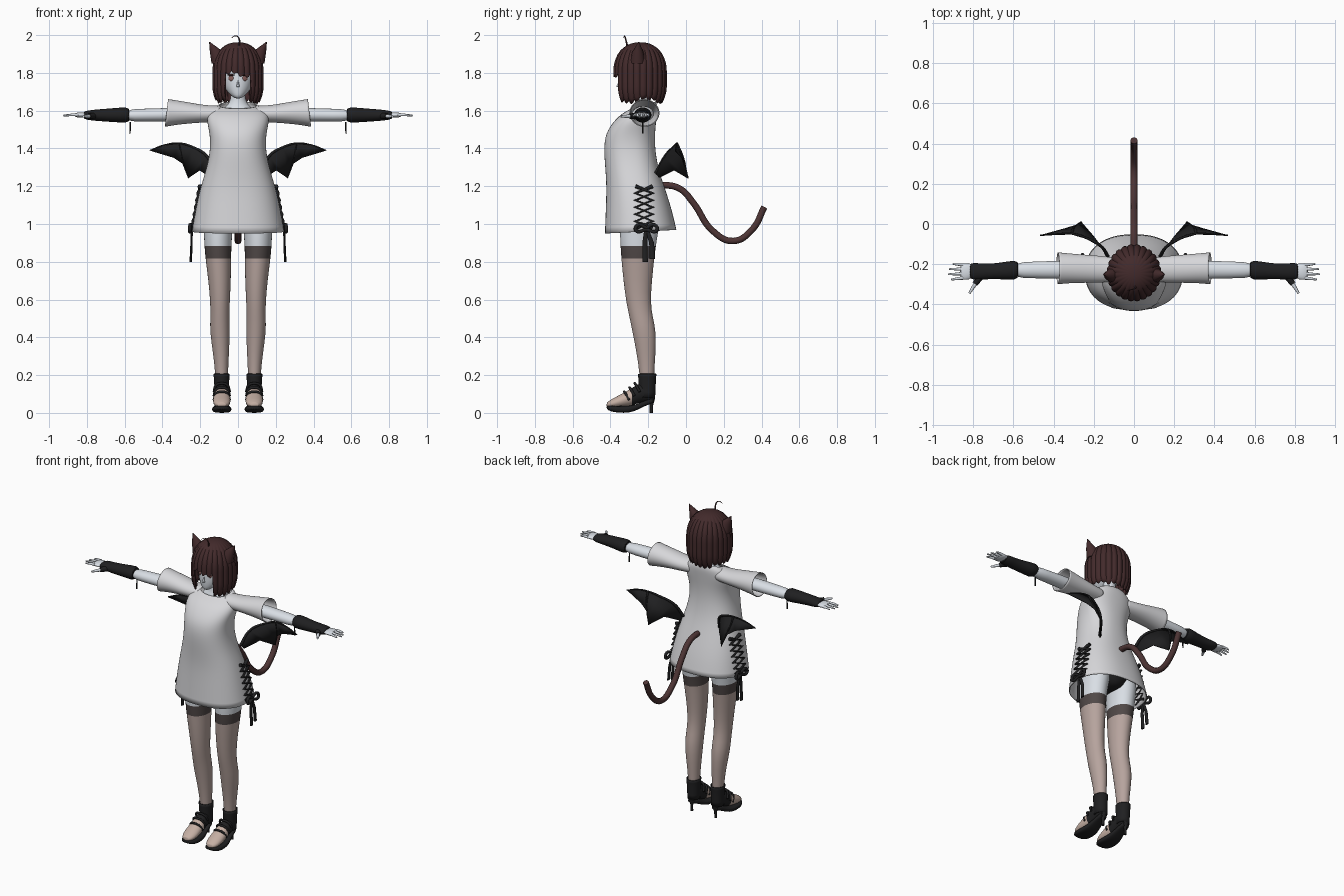
import bpy, bmesh, math, random
from mathutils import Vector

random.seed(4)
if "Cube" in bpy.data.objects:
    bpy.data.objects.remove(bpy.data.objects["Cube"])


def material(name, r, g, b):
    m = bpy.data.materials.new(name)
    m.use_nodes = True
    m.diffuse_color = (r, g, b, 1)
    bsdf = m.node_tree.nodes["Principled BSDF"]
    bsdf.inputs["Base Color"].default_value = (r, g, b, 1)
    bsdf.inputs["Roughness"].default_value = 0.8
    return m


SKIN = material("pale skin", .70, .74, .79)
SHIRT = material("white cloth", .68, .68, .70)
HAIR = material("dark brown hair", .055, .023, .024)
TAIL = material("brown tail", .075, .035, .035)
BLACK = material("black cloth", .014, .014, .015)
STOCK = material("sheer stocking", .47, .37, .34)
BAND = material("stocking band", .08, .065, .063)
TOE = material("tan toe", .56, .43, .37)
IRIS = material("brown iris", .25, .12, .11)
LIP = material("grey lip", .32, .42, .50)


def finish(name, bm, mats, rule=None, sub=0, thick=0, angle=50):
    """Turn a bmesh into a smooth shaded object."""
    bmesh.ops.recalc_face_normals(bm, faces=bm.faces)
    if rule:
        for f in bm.faces:
            f.material_index = rule(f.calc_center_median())
    me = bpy.data.meshes.new(name)
    bm.to_mesh(me)
    bm.free()
    ob = bpy.data.objects.new(name, me)
    bpy.context.collection.objects.link(ob)
    for m in mats:
        me.materials.append(m)
    bpy.ops.object.select_all(action='DESELECT')
    ob.select_set(True)
    bpy.context.view_layer.objects.active = ob
    bpy.ops.object.shade_smooth_by_angle(angle=math.radians(angle))
    if sub:
        ob.modifiers.new("smooth", 'SUBSURF').levels = sub
        ob.modifiers["smooth"].render_levels = sub
    if thick:
        mod = ob.modifiers.new("thickness", 'SOLIDIFY')
        mod.thickness = thick
    return ob


def loft(name, axis, rings, mats, s=1, n=2.0, seg=24, caps=True, **kw):
    """Skin rings of (along, centre 1, centre 2, radius 1, radius 2, tilt)."""
    a = "xyz".index(axis)
    b, c = [i for i in range(3) if i != a]
    bm = bmesh.new()
    loops = []
    for along, c1, c2, r1, r2, *tilt in rings:
        loop = []
        for i in range(seg):
            t = math.tau * i / seg
            co, si = [math.copysign(abs(v) ** (2 / n), v) for v in (math.cos(t), math.sin(t))]
            p = [0, 0, 0]
            p[a] = along + (tilt[0] * si if tilt else 0)
            p[b], p[c] = c1 + r1 * co, c2 + r2 * si
            loop.append(bm.verts.new((p[0] * s, p[1], p[2])))
        loops.append(loop)
    for lo, hi in zip(loops, loops[1:]):
        for i in range(seg):
            j = (i + 1) % seg
            bm.faces.new((lo[i], lo[j], hi[j], hi[i]))
    if caps:
        bm.faces.new(loops[0])
        bm.faces.new(loops[-1])
    return finish(name, bm, mats, **kw)


def tube(name, pts, r, mat, s=1, taper=None, smooth=True):
    """A round cord through the points."""
    cu = bpy.data.curves.new(name, 'CURVE')
    cu.dimensions = '3D'
    cu.bevel_depth, cu.bevel_resolution, cu.resolution_u = r, 3, 8
    cu.use_fill_caps = True
    sp = cu.splines.new('BEZIER')
    sp.bezier_points.add(len(pts) - 1)
    for i, (bp, p) in enumerate(zip(sp.bezier_points, pts)):
        bp.co = (p[0] * s, p[1], p[2])
        bp.handle_left_type = bp.handle_right_type = 'AUTO' if smooth else 'VECTOR'
        bp.radius = 1 if taper is None else 1 + (taper - 1) * i / (len(pts) - 1)
    cu.materials.append(mat)
    ob = bpy.data.objects.new(name, cu)
    bpy.context.collection.objects.link(ob)
    return ob


def plate(name, loc, rx, rz, yaw, mat):
    """A thin oval plate facing the front."""
    bm = bmesh.new()
    bmesh.ops.create_uvsphere(bm, u_segments=16, v_segments=8, radius=1)
    bmesh.ops.scale(bm, vec=(rx, .004, rz), verts=bm.verts)
    ob = finish(name, bm, [mat])
    ob.location, ob.rotation_euler = loc, (0, 0, yaw)


# Shirt body, neck and underwear
loft("shirt_body", "z", [
    (.96, 0, -.24, .245, .19, .01), (1.08, 0, -.25, .225, .175), (1.2, 0, -.268, .198, .153),
    (1.3, 0, -.288, .165, .14), (1.4, 0, -.30, .146, .136), (1.48, 0, -.295, .15, .131),
    (1.54, 0, -.272, .165, .114), (1.58, 0, -.25, .163, .096), (1.612, 0, -.23, .135, .08, .012),
    (1.63, 0, -.225, .1, .065, .018)], [SHIRT], n=2.3, seg=32, caps=False, sub=2, thick=.006)
loft("neck", "z", [(1.57, 0, -.235, .1, .07), (1.605, 0, -.23, .088, .055), (1.635, 0, -.225, .046, .043),
                   (1.68, 0, -.23, .036, .038), (1.75, 0, -.23, .036, .038)], [SKIN], sub=1)
loft("underwear", "z", [(.975, 0, -.24, .03, .07), (1.0, 0, -.24, .09, .1), (1.06, 0, -.24, .15, .115),
                        (1.15, 0, -.25, .15, .11)], [BLACK], sub=1)

# Head and face
loft("head", "z", [(1.664, 0, -.318, .012, .018), (1.675, 0, -.31, .03, .038), (1.695, 0, -.285, .055, .067),
                   (1.73, 0, -.263, .077, .093), (1.78, 0, -.25, .088, .103), (1.85, 0, -.245, .092, .106),
                   (1.91, 0, -.24, .075, .09), (1.94, 0, -.24, .03, .04)], [SKIN], sub=1)
loft("nose", "z", [(1.724, 0, -.353, .008, .008), (1.729, 0, -.358, .008, .012), (1.76, 0, -.35, .003, .004)],
     [SKIN], seg=10)
plate("mouth", (0, -.345, 1.7), .014, .004, 0, LIP)
for s, side in ((1, "left"), (-1, "right")):
    plate(side + "_iris", (.037 * s, -.343, 1.772), .014, .015, s * .38, IRIS)
    plate(side + "_lash", (.038 * s, -.344, 1.789), .021, .005, s * .38, HAIR)

# Bob of hair: a ridged shell with a short fringe over the face
bm = bmesh.new()
SEG, DOME, DROP = 120, 10, 6
lengths = [random.uniform(-.012, .014) for _ in range(SEG // 5)]
cols = []
for i in range(SEG):
    t = math.tau * i / SEG
    off = min(t, math.tau - t)
    k = i % 5
    ridge = (0, .035, .05, .05, .035)[k]
    jag = (.016, .004, 0, .002, .008)[k] + lengths[i // 5]
    bottom = (1.785 if off < .53 else 1.645) + jag
    col = []
    for row in range(1, DOME + DROP + 1):
        if row <= DOME:
            a = math.pi / 2 * row / DOME
            r, z = math.sin(a) ** .85, 1.81 + .152 * math.cos(a)
        else:
            u = (row - DOME) / DROP
            z = 1.81 + (bottom - 1.81) * u
            r = 1 - .17 * max(0, (1.73 - z) / .09) ** 2
        r *= .965 + ridge * min(1, row / 5)
        col.append(bm.verts.new((.134 * r * math.sin(t), -.243 - .14 * r * math.cos(t), z)))
    cols.append(col)
crown = bm.verts.new((0, -.243, 1.962))
for c1, c2 in zip(cols, cols[1:] + cols[:1]):
    bm.faces.new((crown, c1[0], c2[0]))
    for row in range(DOME + DROP - 1):
        bm.faces.new((c1[row], c1[row + 1], c2[row + 1], c2[row]))
finish("hair_bob", bm, [HAIR], thick=.008, angle=30)
tube("hair_curl", [(.005, -.31, 1.94), (.006, -.32, 1.98), (-.01, -.325, 1.996), (-.035, -.33, 1.985)],
     .005, HAIR, taper=.3)

# Tail
tube("tail", [(0, y, z) for y, z in ((-.16, 1.2), (-.1, 1.205), (-.03, 1.185), (.04, 1.11), (.14, .965),
                                     (.25, .91), (.35, .97), (.415, 1.09))], .018, TAIL)


def leg_rule(c):
    return 0 if c.z > .88 else 1 if c.z > .83 else 2


def lace_point(z, y):
    return (.203 + (1.2 - z) * .18 - max(0, y + .22) * .25, y, z)


for s, side in ((1, "left"), (-1, "right")):
    # Cat ear
    loft(side + "_cat_ear", "z", [(1.85, .09, -.255, .05, .045), (1.91, .112, -.255, .037, .03),
                                  (1.964, .151, -.25, .002, .002)], [HAIR], s, seg=12)
    # Sleeve, arm and glove
    loft(side + "_sleeve", "x", [
        (.09, -.228, 1.583, .06, .043), (.17, -.224, 1.583, .067, .045), (.26, -.222, 1.588, .071, .056),
        (.33, -.22, 1.59, .075, .066), (.378, -.22, 1.588, .08, .074, -.008)],
        [SHIRT], s, caps=False, sub=2, thick=.005)
    loft(side + "_arm", "x", [(.2, -.225, 1.58, .045, .038), (.4, -.228, 1.578, .045, .036),
                              (.5, -.228, 1.576, .041, .034), (.6, -.23, 1.575, .04, .033)], [SKIN], s, sub=1)
    loft(side + "_glove", "x", [(.568, -.228, 1.577, .05, .043), (.62, -.23, 1.577, .046, .04),
                                (.7, -.236, 1.576, .038, .034), (.77, -.236, 1.576, .04, .029),
                                (.825, -.234, 1.576, .046, .021)], [BLACK], s, sub=1)
    tube(side + "_glove_string", [(.57, -.23, 1.54), (.572, -.23, 1.48)], .004, BLACK, s)
    # Hand with fingers and thumb
    loft(side + "_palm", "x", [(.8, -.234, 1.577, .04, .015), (.84, -.235, 1.577, .044, .014),
                               (.866, -.235, 1.577, .04, .011)], [SKIN], s, sub=1)
    for i, tip in enumerate((.9, .918, .925, .908)):
        y = -.202 - .022 * i
        tube(f"{side}_finger_{i + 1}", [(.85, y, 1.578), (.88, y - .002 * (i - 1), 1.578),
                                        (tip, y - .004 * (i - 1), 1.574)], .009, SKIN, s, taper=.5)
    tube(side + "_thumb_cuff", [(.755, -.25, 1.573), (.79, -.298, 1.571)], .018, BLACK, s, taper=.8)
    tube(side + "_thumb", [(.78, -.285, 1.571), (.803, -.32, 1.57), (.818, -.345, 1.57)], .011, SKIN, s, taper=.5)

    # Leg with stocking and band
    loft(side + "_leg", "z", [
        (1.08, .1, -.235, .08, .09), (1.02, .103, -.24, .083, .108), (.95, .106, -.25, .075, .101),
        (.88, .106, -.253, .072, .094), (.83, .105, -.255, .069, .089), (.7, .097, -.256, .06, .076),
        (.58, .095, -.252, .051, .064), (.5, .096, -.236, .051, .062), (.43, .096, -.221, .053, .063),
        (.32, .09, -.211, .043, .051), (.22, .087, -.208, .034, .039), (.13, .086, -.205, .033, .038)],
        [SKIN, BAND, STOCK], s, rule=leg_rule, sub=1)
    # Shoe: foot, sole, ankle cuff, heel and straps
    loft(side + "_shoe", "y", [
        (-.163, .086, .1, .02, .03), (-.19, .086, .11, .034, .05), (-.24, .086, .11, .037, .052),
        (-.285, .086, .085, .042, .048), (-.34, .086, .064, .048, .036), (-.39, .086, .05, .044, .026),
        (-.423, .086, .042, .022, .012)], [BLACK, TOE], s, rule=lambda c: int(c.y < -.285 and c.z > .035), sub=1)
    loft(side + "_sole", "y", [
        (-.165, .086, .068, .026, .014), (-.21, .086, .055, .03, .014), (-.26, .086, .03, .04, .016),
        (-.3, .086, .018, .05, .018), (-.36, .086, .018, .053, .018), (-.4, .086, .023, .045, .015),
        (-.422, .086, .03, .024, .01)], [BLACK], s, n=3, sub=1)
    loft(side + "_ankle_cuff", "z", [(.08, .086, -.205, .038, .042), (.14, .086, -.205, .039, .045),
                                     (.175, .087, -.206, .041, .047), (.207, .087, -.205, .043, .049)],
         [BLACK], s, caps=False, sub=1, thick=.006)
    loft(side + "_heel", "z", [(0, .086, -.184, .008, .008), (.04, .086, -.183, .008, .009),
                               (.08, .086, -.185, .022, .022)], [BLACK], s, seg=12)
    for i in range(3):
        y, z = -.265 - .028 * i, .162 - .022 * i
        tube(f"{side}_shoe_strap_{i + 1}", [(.044, y + .02, z - .05), (.058, y, z - .014), (.086, y - .006, z - .018 + .012),
                                            (.114, y, z - .014), (.128, y + .02, z - .05)], .007, BLACK, s)

    # Criss-cross lacing on the shirt side, with bow and ribbons
    for d in (1, -1):
        zig = [lace_point(1.2 - .037 * k, -.222 + .045 * d * (-1) ** k) for k in range(7)]
        tube(f"{side}_lace_{'front' if d < 0 else 'back'}", zig, .011, BLACK, s, smooth=False)
        tube(f"{side}_bow_{'front' if d < 0 else 'back'}",
             [(.248, -.21, .98), (.254, -.21 + .045 * d, .995), (.256, -.21 + .055 * d, .965), (.25, -.21, .97)],
             .009, BLACK, s)
        loft(f"{side}_ribbon_{'front' if d < 0 else 'back'}", "z", [
            (.8 if d < 0 else .815, .25, -.197 + .019 * d, .006, .014), (.9, .246, -.2 + .018 * d, .006, .013),
            (.98, .245, -.21, .006, .01)], [BLACK], s, seg=8)

    # Bat wing membrane between leading and trailing edges, with bones
    lead = [(.13, -.16, 1.27), (.165, -.11, 1.36), (.235, -.07, 1.405), (.31, -.048, 1.427),
            (.39, -.05, 1.418), (.467, -.055, 1.39)]
    trail = [(.14, -.14, 1.245), (.2, -.06, 1.285), (.262, .012, 1.243), (.282, -.002, 1.315),
             (.34, -.02, 1.352), (.462, -.054, 1.388)]
    bm = bmesh.new()
    rows = [[bm.verts.new((x * s, y, z)) for x, y, z in edge] for edge in (lead, trail)]
    for i in range(5):
        bm.faces.new((rows[0][i], rows[0][i + 1], rows[1][i + 1], rows[1][i]))
    finish(side + "_wing_membrane", bm, [BLACK], thick=.005)
    tube(side + "_wing_arm", lead, .009, BLACK, s, taper=.25)
    for i in (2, 3):
        mid = (Vector(lead[3]) + Vector(trail[i])) / 2 + Vector((.008, .004, 0))
        tube(f"{side}_wing_finger_{i - 1}", [lead[3], mid, trail[i]], .006, BLACK, s, taper=.4)
